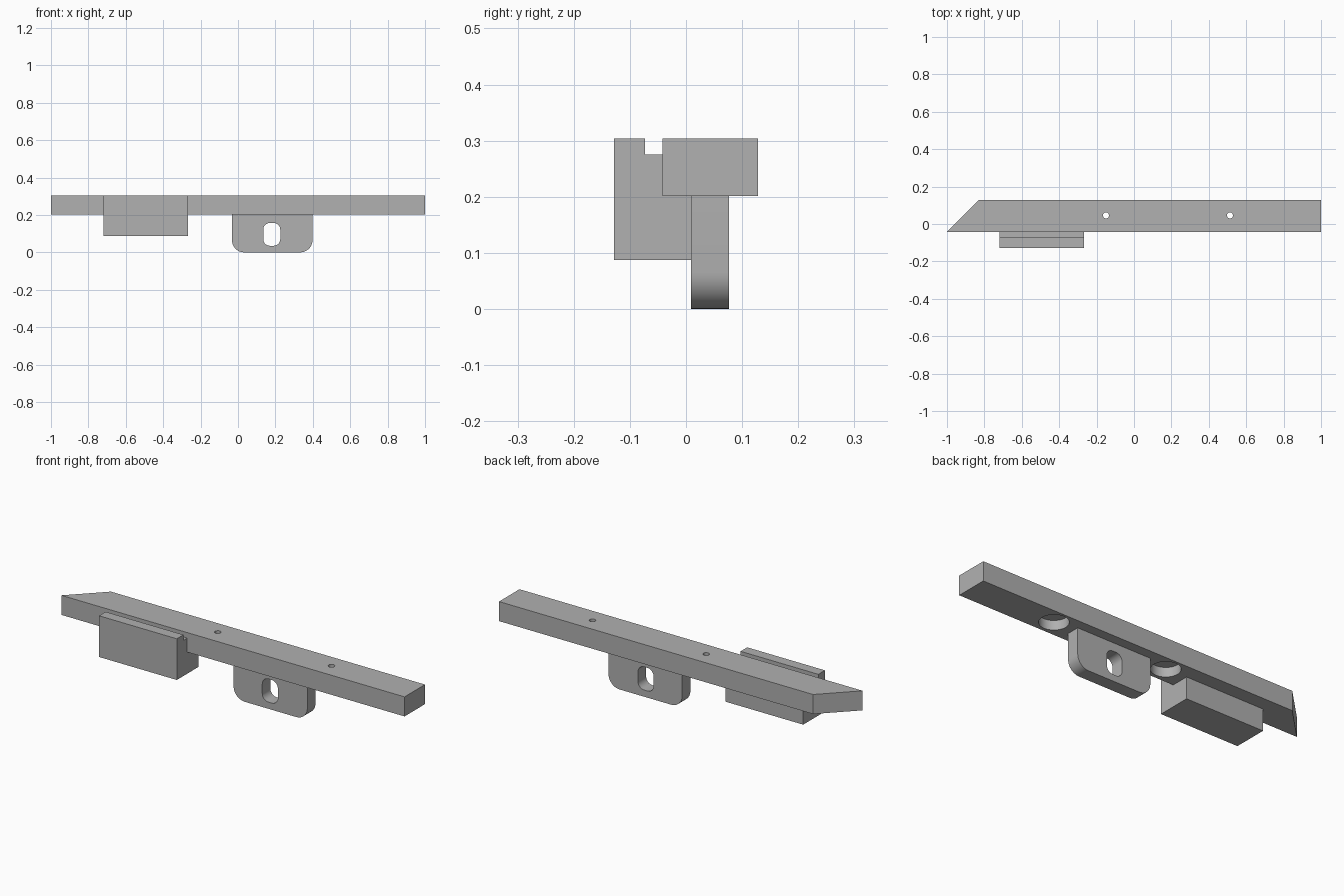
import bpy
import bmesh
import math
from mathutils import Vector

cube = bpy.data.objects.get("Cube")
if cube:
    bpy.data.objects.remove(cube, do_unlink=True)

gray = bpy.data.materials.new("plain gray")
gray.use_nodes = True
gray.diffuse_color = (0.44, 0.44, 0.44, 1)
gray.node_tree.nodes["Principled BSDF"].inputs["Base Color"].default_value = gray.diffuse_color


def prism(name, outline, axis, start, end):
    """Extrude a 2D outline along an axis; the outline uses the other two axes in order."""
    bm = bmesh.new()
    verts = []
    for p in outline:
        co = list(p)
        co.insert(axis, start)
        verts.append(bm.verts.new(co))
    face = bm.faces.new(verts)
    new = bmesh.ops.extrude_face_region(bm, geom=[face])["geom"]
    shift = Vector((0, 0, 0))
    shift[axis] = end - start
    bmesh.ops.translate(bm, vec=shift, verts=[g for g in new if isinstance(g, bmesh.types.BMVert)])
    bmesh.ops.recalc_face_normals(bm, faces=bm.faces)
    mesh = bpy.data.meshes.new(name)
    bm.to_mesh(mesh)
    bm.free()
    mesh.materials.append(gray)
    obj = bpy.data.objects.new(name, mesh)
    bpy.context.collection.objects.link(obj)
    return obj


def rounded_rect(u0, u1, v0, v1, r_low, r_high, steps=10):
    """Rectangle outline with separate radii for its lower and upper corners."""
    corners = [(u1, v1, r_high, -1, -1), (u0, v1, r_high, 1, -1),
               (u0, v0, r_low, 1, 1), (u1, v0, r_low, -1, 1)]
    points = []
    for i, (u, v, r, su, sv) in enumerate(corners):
        if r == 0:
            points.append((u, v))
            continue
        for k in range(steps + 1):
            a = (i + k / steps) * math.pi / 2
            points.append((u + su * r + r * math.cos(a), v + sv * r + r * math.sin(a)))
    return points


def circle(u, v, r, n=48):
    return [(u + r * math.cos(2 * math.pi * i / n), v + r * math.sin(2 * math.pi * i / n))
            for i in range(n)]


def cut(target, cutter):
    cutter.hide_render = True
    mod = target.modifiers.new("cut", 'BOOLEAN')
    mod.operation = 'DIFFERENCE'
    mod.solver = 'EXACT'
    mod.object = cutter
    bpy.context.view_layer.objects.active = target
    bpy.ops.object.modifier_apply(modifier=mod.name)
    bpy.data.objects.remove(cutter, do_unlink=True)


def smooth(obj):
    bpy.ops.object.select_all(action='DESELECT')
    obj.select_set(True)
    bpy.context.view_layer.objects.active = obj
    bpy.ops.object.shade_smooth_by_angle(angle=math.radians(30))


BAR_LOW, TOP = 0.201, 0.304
BAR_FRONT, BAR_BACK = -0.042, 0.128

# Long bar with one mitred end
bar = prism("mounting_bar", [(-1, BAR_FRONT), (1, BAR_FRONT), (1, BAR_BACK), (-0.83, BAR_BACK)],
            2, BAR_LOW, TOP)

# Screw holes, counterbored from below
for x in (-0.15, 0.513):
    cut(bar, prism("counterbore", circle(x, 0.046, 0.07), 2, BAR_LOW - 0.05, BAR_LOW + 0.05))
    cut(bar, prism("screw_hole", circle(x, 0.046, 0.016, 24), 2, BAR_LOW, TOP + 0.05))
smooth(bar)

# Hanging tab with rounded lower corners and a slot
tab = prism("slotted_tab", rounded_rect(-0.032, 0.398, 0, BAR_LOW, 0.065, 0), 1, 0.009, 0.077)
cut(tab, prism("slot", rounded_rect(0.135, 0.226, 0.035, 0.157, 0.036, 0.036), 1, -0.1, 0.2))
smooth(tab)

# Front block: raised lip, groove beside the bar, and a foot under the bar
LOW, GROOVE, FRONT, BACK = 0.087, 0.275, -0.128, 0.053
block = prism("lipped_block",
              [(FRONT, LOW), (BACK, LOW), (BACK, BAR_LOW), (BAR_FRONT, BAR_LOW),
               (BAR_FRONT, GROOVE), (-0.073, GROOVE), (-0.073, TOP), (FRONT, TOP)],
              0, -0.72, -0.267)

# Small chamfer on the block's rear corner
cut(block, prism("chamfer", [(-0.75, 0.039), (-0.69, 0.099), (-0.75, 0.099)], 2, 0, 0.4))
